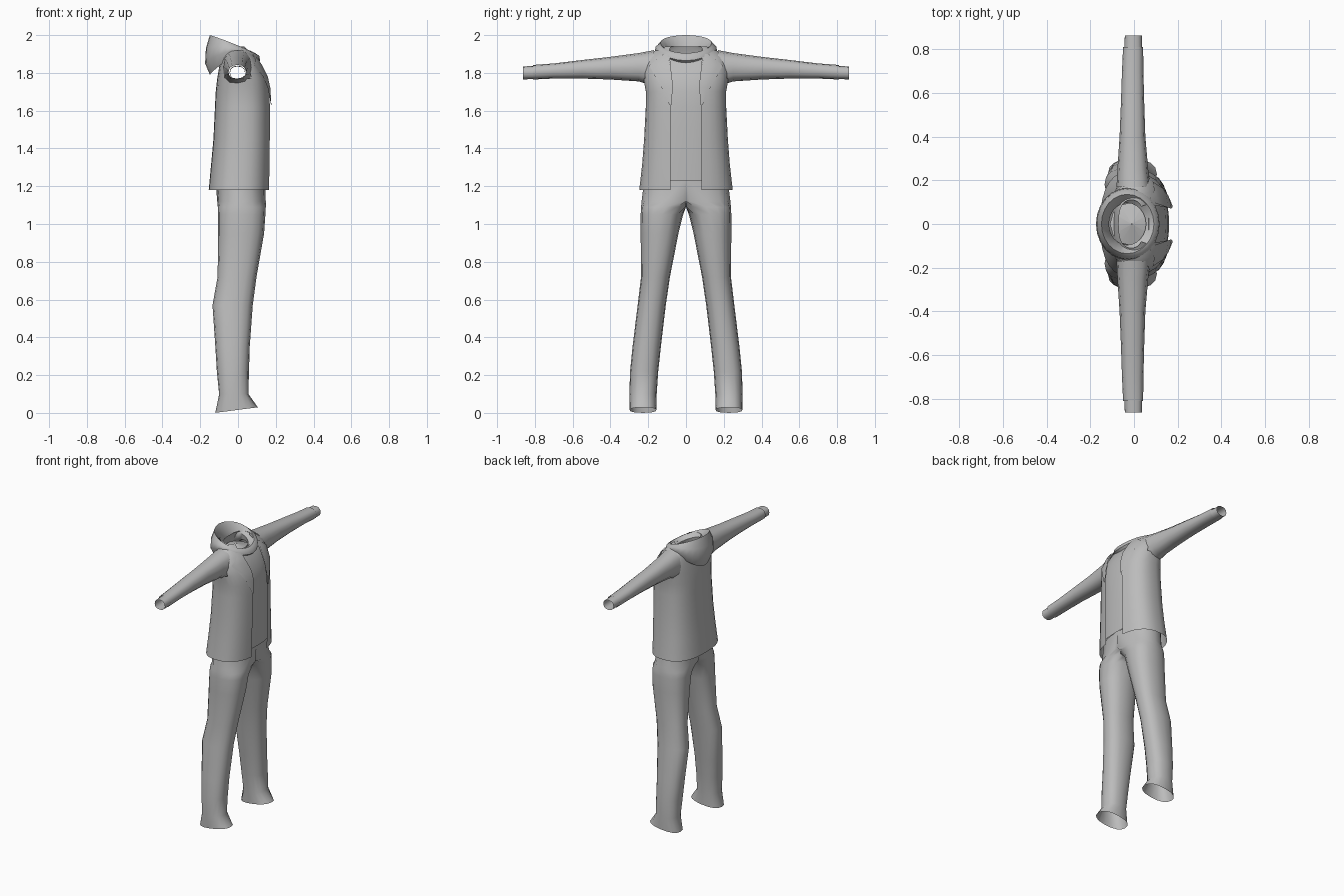
import bpy, bmesh, math
from mathutils import Vector

old = bpy.data.objects.get("Cube")
if old:
    bpy.data.objects.remove(old)

grey = bpy.data.materials.new("cloth grey")
grey.use_nodes = True
COLOUR = (0.5, 0.5, 0.5, 1)
grey.diffuse_color = COLOUR
grey.node_tree.nodes["Principled BSDF"].inputs["Base Color"].default_value = COLOUR


def spow(v, p):
    return math.copysign(abs(v) ** p, v)


def loft(name, rings, closed=True, mirror=True, wrap=False, drop=None):
    """Skin a list of point rings; optionally mirror left to right."""
    bm = bmesh.new()
    grid = [[bm.verts.new(p) for p in ring] for ring in rings]
    n = len(grid[0])
    pairs = list(zip(grid, grid[1:])) + ([(grid[-1], grid[0])] if wrap else [])
    for a, b in pairs:
        for i in range(n if closed else n - 1):
            j = (i + 1) % n
            bm.faces.new((a[i], a[j], b[j], b[i]))
    if drop:
        gone = [f for f in bm.faces if drop(f)]
        bmesh.ops.delete(bm, geom=gone, context="FACES")
    bmesh.ops.remove_doubles(bm, verts=bm.verts[:], dist=0.0005)
    bmesh.ops.recalc_face_normals(bm, faces=bm.faces[:])
    mesh = bpy.data.meshes.new(name)
    bm.to_mesh(mesh)
    bm.free()
    mesh.materials.append(grey)
    obj = bpy.data.objects.new(name, mesh)
    bpy.context.collection.objects.link(obj)
    if mirror:
        mod = obj.modifiers.new("Mirror", "MIRROR")
        mod.use_axis = (False, True, False)
    bpy.ops.object.select_all(action="DESELECT")
    obj.select_set(True)
    bpy.context.view_layer.objects.active = obj
    bpy.ops.object.shade_smooth_by_angle(angle=math.radians(50))
    return obj


def oval(lo_a, hi_a, lo_b, hi_b, n=16, p=0.85):
    """Rounded-box outline spanning two ranges."""
    ca, ra, cb, rb = (lo_a + hi_a) / 2, (hi_a - lo_a) / 2, (lo_b + hi_b) / 2, (hi_b - lo_b) / 2
    for i in range(n):
        t = 2 * math.pi * i / n
        yield ca + ra * spow(math.cos(t), p), cb + rb * spow(math.sin(t), p)


# Trousers: height, back, front, inner side, outer side
LEG = [
    (1.24, -.12, .145, -.22, .22), (1.12, -.11, .147, -.2, .235),
    (1.09, -.107, .147, -.03, .238), (1.05, -.105, .145, .015, .24),
    (.95, -.105, .138, .04, .24), (.72, -.108, .098, .085, .238),
    (.57, -.135, .078, .107, .256), (.35, -.12, .062, .133, .283),
    (.22, -.112, .058, .147, .296), (.1, -.1, .055, .155, .3),
    (.016, -.12, .105, .157, .298),
]
legs = []
for z, x0, x1, y0, y1 in LEG:
    tilt = 0.13 if z < 0.05 else 0
    legs.append([(x, max(y, 0), z + tilt * x) for x, y in oval(x0, x1, y0, y1)])
loft("trousers", legs, drop=lambda f: all(abs(v.co.y) < 1e-5 for v in f.verts))

# Jacket body: height, back, front, half width, opening half width
BODY = [
    (1.18, -.155, .168, .248, .083), (1.32, -.142, .172, .232, .083),
    (1.45, -.13, .173, .222, .08), (1.62, -.122, .174, .213, .08),
    (1.70, -.118, .17, .213, .075), (1.77, -.11, .158, .225, .075),
    (1.83, -.1, .13, .222, .08), (1.88, -.09, .1, .21, .085),
    (1.915, -.08, .065, .17, .09), (1.94, -.07, .045, .11, .08),
]
P = 0.8


def body_at(z):
    for a, b in zip(BODY, BODY[1:]):
        if z <= b[0]:
            k = max(0, (z - a[0]) / (b[0] - a[0]))
            return [u + (v - u) * k for u, v in zip(a, b)]
    return BODY[-1]


def front_x(y, z):
    """Depth of the jacket front at a given place."""
    _, x0, x1, ry, _ = body_at(z)
    s = min(1, (abs(y) / ry) ** (1 / P))
    return (x0 + x1) / 2 + (x1 - x0) / 2 * (1 - s * s) ** (P / 2)


panels = []
for z, x0, x1, ry, gap in BODY:
    start = math.asin((gap / ry) ** (1 / P))
    ring = []
    for i in range(15):
        t = start + (math.pi - start) * i / 14
        ring.append(((x0 + x1) / 2 + (x1 - x0) / 2 * spow(math.cos(t), P),
                     ry * abs(math.sin(t)) ** P if i < 14 else 0, z))
    panels.append(ring)


def armhole(face):
    c = face.calc_center_median()
    return c.y > 0.185 and abs(c.x) < 0.05 and 1.77 < c.z < 1.88


loft("jacket_body", panels, closed=False, drop=armhole)

# Shirt front behind the jacket opening
shirt = [[(front_x(y, z) - 0.014, y, z) for y in (0, .04, .08, .12, .15)]
         for z in (1.23, 1.35, 1.5, 1.62, 1.7, 1.77, 1.83, 1.88, 1.9)]
loft("shirt_front", shirt, closed=False)

# Lapels lying on the jacket: height, inner edge, outer edge
LAPEL = [(1.63, .078, .088), (1.72, .07, .128), (1.78, .074, .163),
         (1.84, .085, .195), (1.87, .092, .155), (1.9, .1, .12)]
lapel = []
for z, a, b in LAPEL:
    ys = [a + (b - a) * i / 4 for i in range(5)]
    lapel.append([(front_x(y, z) + 0.008, y, z) for y in ys])
loft("lapels", lapel, closed=False)

# Sleeves and cuffs: distance out, back, front, bottom, top
SLEEVE = [
    (.17, -.08, .075, 1.73, 1.92), (.25, -.076, .065, 1.755, 1.905),
    (.4, -.066, .052, 1.765, 1.885), (.55, -.06, .047, 1.77, 1.868),
    (.7, -.055, .043, 1.77, 1.85), (.81, -.05, .042, 1.765, 1.842),
]
CUFF = [(.79, -.045, .038, 1.767, 1.838), (.863, -.042, .037, 1.766, 1.834)]
for name, rows in (("sleeves", SLEEVE), ("cuffs", CUFF)):
    loft(name, [[(x, y, z) for x, z in oval(*r, n=12)] for y, *r in rows])

# Hood folded around the neck: reach, then height at front, side and back
HOOD = [(.85, 1.845, 1.87, 1.79), (1.03, 1.865, 1.915, 1.85),
        (1.0, 1.89, 1.94, 1.93), (.85, 1.905, 1.958, 2.0),
        (.6, 1.89, 1.92, 1.94), (.64, 1.86, 1.88, 1.86)]
hood = []
for i in range(24):
    a = 2 * math.pi * i / 24
    c, s = math.cos(a), math.sin(a)
    ring = []
    for reach, f, m, b in HOOD:
        z = m + (f - b) / 2 * c + ((f + b) / 2 - m) * c * c
        ring.append((-.032 + .138 * reach * c * (1.05 if c > 0 else 1), .16 * reach * s, z))
    hood.append(ring)
loft("hood", hood, mirror=False, wrap=True)

# Neck lining closing the collar, dipping to a point
neck = [[(-.01 + r * math.cos(t * math.pi / 6), r * math.sin(t * math.pi / 6), z)
         for t in range(12)] for r, z in ((.1, 1.87), (.002, 1.9))]
loft("neck_lining", neck, mirror=False)
